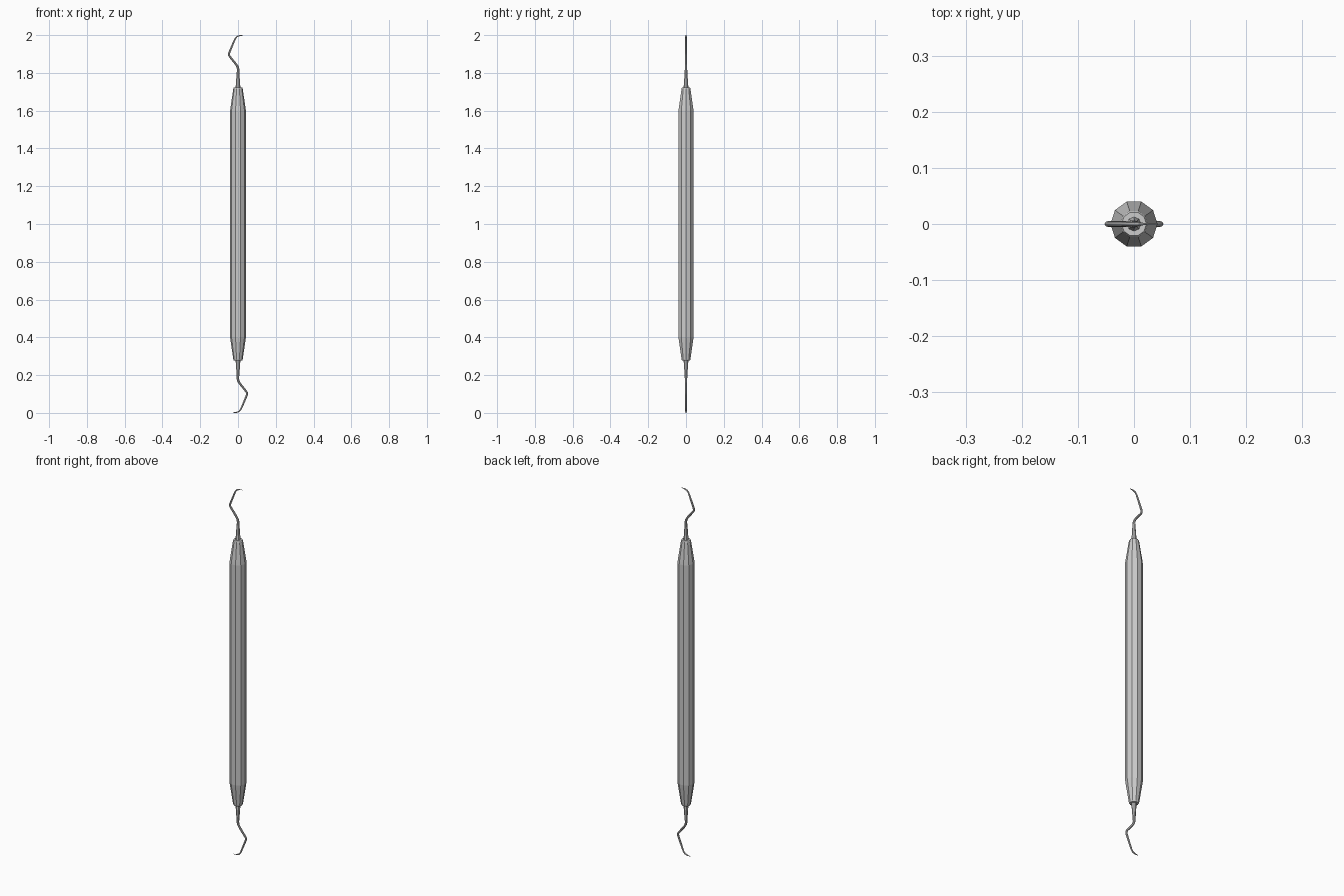
import bpy, bmesh
from math import cos, sin, pi
from mathutils import Vector

if "Cube" in bpy.data.objects:
    bpy.data.objects.remove(bpy.data.objects["Cube"])


def sweep(name, path, sides, smooth=False):
    """Tube through (x, z, in-plane radius, y radius) stations in the XZ plane."""
    bm = bmesh.new()
    pts = [Vector((p[0], 0, p[1])) for p in path]
    rings = []
    for i, (x, z, r, ry) in enumerate(path):
        a = (pts[i] - pts[i - 1]).normalized() if i else Vector()
        b = (pts[i + 1] - pts[i]).normalized() if i < len(pts) - 1 else Vector()
        t = (a + b).normalized()
        side = Vector((t.z, 0, -t.x))
        rings.append([bm.verts.new(pts[i] + side * r * cos(2 * pi * k / sides)
                                   + Vector((0, ry * sin(2 * pi * k / sides), 0)))
                      for k in range(sides)])
    for r0, r1 in zip(rings, rings[1:]):
        for k in range(sides):
            j = (k + 1) % sides
            bm.faces.new((r0[k], r0[j], r1[j], r1[k]))
    bm.faces.new(rings[0])
    bm.faces.new(rings[-1])
    bmesh.ops.recalc_face_normals(bm, faces=bm.faces)
    me = bpy.data.meshes.new(name)
    bm.to_mesh(me)
    bm.free()
    ob = bpy.data.objects.new(name, me)
    bpy.context.collection.objects.link(ob)
    if smooth:
        for o in bpy.context.selected_objects:
            o.select_set(False)
        ob.select_set(True)
        bpy.context.view_layer.objects.active = ob
        bpy.ops.object.shade_smooth_by_angle(angle=0.6)
    return ob


# Ten-sided handle with tapered, slightly chamfered ends
half = [(0.277, 0.022), (0.282, 0.0245), (0.385, 0.040), (0.40, 0.042)]
profile = half + [(2 - z, r) for z, r in reversed(half)]
sweep("handle", [(0, z, r, r) for z, r in profile], 10)

# Bent shank and hooked blade at the top
tip = [(0, 1.70, 0.0125, 0.0125), (0, 1.725, 0.0125, 0.0125),
       (0, 1.775, 0.009, 0.009), (0.001, 1.818, 0.0065, 0.0065),
       (-0.002, 1.832, 0.006, 0.006), (-0.010, 1.845, 0.006, 0.0055),
       (-0.040, 1.882, 0.0055, 0.005), (-0.047, 1.892, 0.0055, 0.005),
       (-0.047, 1.905, 0.0055, 0.005), (-0.021, 1.968, 0.0045, 0.0045),
       (-0.014, 1.983, 0.004, 0.004), (-0.006, 1.992, 0.0035, 0.004),
       (0.006, 1.9965, 0.003, 0.0035), (0.026, 1.999, 0.001, 0.001)]
sweep("upper_scaler_tip", tip, 8, True)

# Same tip turned half a revolution at the bottom
sweep("lower_scaler_tip", [(-x, 2 - z, r, ry) for x, z, r, ry in tip], 8, True)
